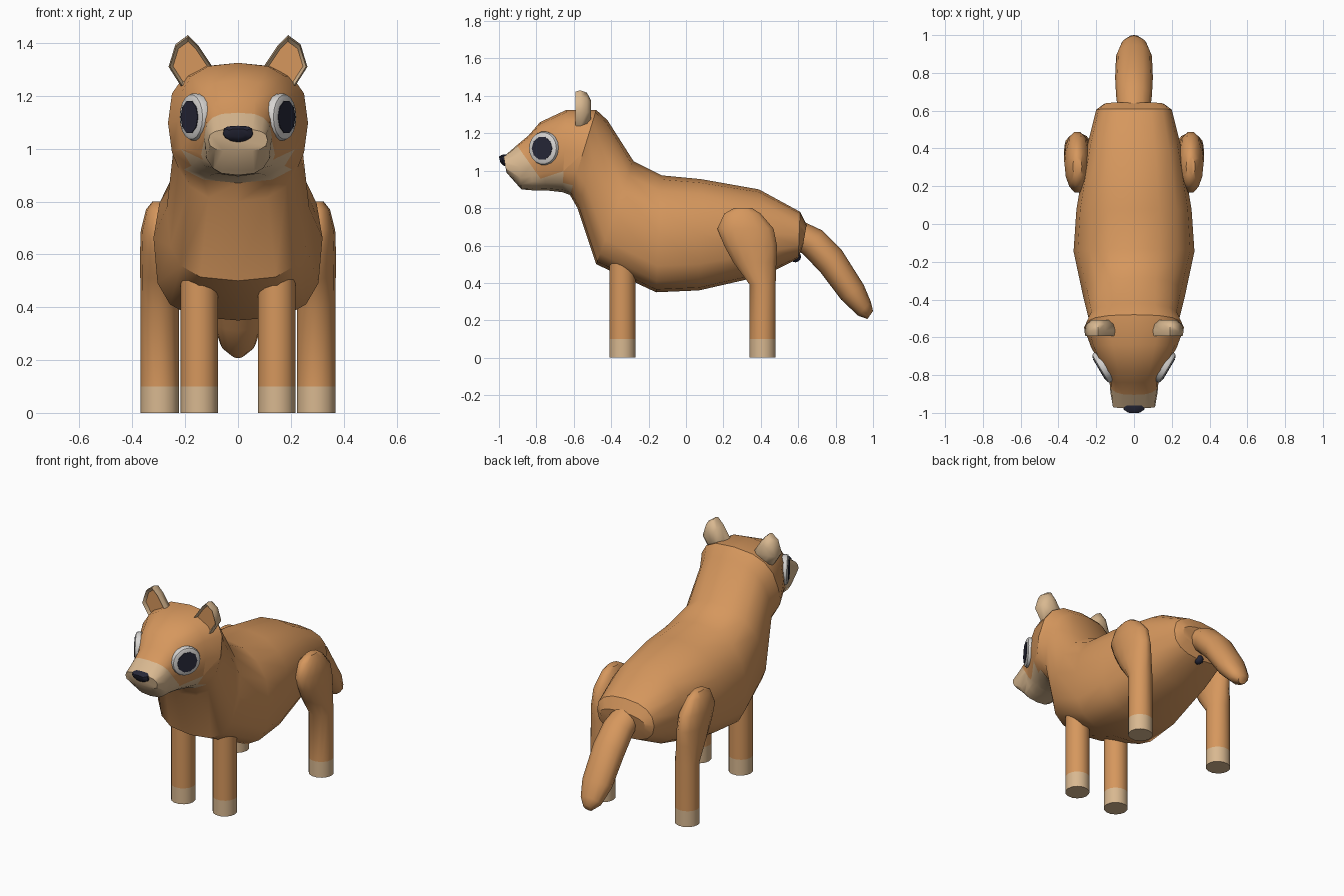
import bpy, bmesh, math
from mathutils import Vector

if "Cube" in bpy.data.objects:
    bpy.data.objects.remove(bpy.data.objects["Cube"])


def material(name, rgb):
    m = bpy.data.materials.new(name)
    m.diffuse_color = (*rgb, 1)
    m.use_nodes = True
    m.node_tree.nodes["Principled BSDF"].inputs["Base Color"].default_value = m.diffuse_color
    return m


FUR = material("orange_fur", (0.67, 0.31, 0.11))
CREAM = material("cream_fur", (0.69, 0.48, 0.28))
WHITE = material("eye_white", (0.68, 0.66, 0.64))
DARK = material("dark_navy", (0.02, 0.021, 0.04))


def bridge(rings):
    """Skin a list of equal-length point rings, with both ends capped."""
    bm = bmesh.new()
    loops = [[bm.verts.new(p) for p in r] for r in rings]
    n = len(loops[0])
    for a, b in zip(loops, loops[1:]):
        for i in range(n):
            bm.faces.new((a[i], a[(i + 1) % n], b[(i + 1) % n], b[i]))
    bm.faces.new(loops[0])
    bm.faces.new(loops[-1])
    bmesh.ops.recalc_face_normals(bm, faces=bm.faces)
    return bm


def finish(name, bm, mats, rule=None, mirror=False, angle=35):
    """Turn a bmesh into an object; rule picks the material of each face."""
    bm.normal_update()
    if rule:
        for f in bm.faces:
            f.material_index = rule(f)
    me = bpy.data.meshes.new(name)
    bm.to_mesh(me)
    bm.free()
    for m in mats:
        me.materials.append(m)
    ob = bpy.data.objects.new(name, me)
    bpy.context.collection.objects.link(ob)
    bpy.ops.object.select_all(action='DESELECT')
    ob.select_set(True)
    bpy.context.view_layer.objects.active = ob
    bpy.ops.object.shade_smooth_by_angle(angle=math.radians(angle))
    if mirror:
        ob.modifiers.new("mirror", 'MIRROR').use_mirror_merge = False
    return ob


def section(top_y, top_z, bot_y, bot_z, w, p_top=2.0, p_bot=2.0, n=16):
    """Rounded cross-section between a top and a bottom point, half width w."""
    top, bot = Vector((0, top_y, top_z)), Vector((0, bot_y, bot_z))
    mid, half = (top + bot) / 2, (top - bot) / 2
    pts = []
    for i in range(n):
        a = 2 * math.pi * i / n
        c, s = math.cos(a), math.sin(a)
        e = 2 / (p_top if s > 0 else p_bot)
        x = math.copysign(abs(c) ** e, c) if abs(c) > 1e-6 else 0
        h = math.copysign(abs(s) ** e, s) if abs(s) > 1e-6 else 0
        pts.append(mid + half * h + Vector((x * w, 0, 0)))
    return pts


# Body, neck and head in one skin, from rump to muzzle
body = bridge([section(*r) for r in (
    (.645, .71, .625, .60, .16, 2.2, 2.2),
    (.61, .78, .60, .53, .20, 2.4, 2.4),
    (.39, .90, .42, .44, .25, 2.4, 2.6),
    (.08, .955, .07, .36, .305, 2.3, 3.0),
    (-.13, .975, -.16, .35, .32, 2.2, 3.2),
    (-.28, 1.05, -.48, .50, .27, 2.2, 3.0),
    (-.42, 1.27, -.58, .80, .24, 2.5, 2.5),
    (-.48, 1.325, -.62, .87, .265, 2.7, 2.7),
    (-.64, 1.325, -.66, .885, .228, 2.7, 2.7),
    (-.78, 1.26, -.75, .895, .168, 2.7, 2.7),
    (-.84, 1.19, -.82, .895, .13, 2.7, 2.7),
    (-.90, 1.14, -.88, .90, .125, 2.7, 2.7),
    (-.975, 1.075, -.96, .99, .112, 2.7, 2.7))])

# Cream face marking: cut along the cheek line and the muzzle slant
CHEEK = (Vector((0, -.57, 1.025)), Vector((0, -.075, .23)))
MUZZLE = (Vector((0, -.90, 1.13)), Vector((0, -.17, -.12)))
JAW = (Vector((0, -.62, .87)), Vector((0, -.455, -.14)))


def side(point, plane):
    return (point - plane[0]).dot(plane[1])


for plane in (CHEEK, MUZZLE):
    faces = [f for f in body.faces if side(f.calc_center_median(), JAW) > 0]
    geom = set(faces)
    for f in faces:
        geom.update(f.edges)
        geom.update(f.verts)
    bmesh.ops.bisect_plane(body, geom=list(geom), dist=1e-5,
                           plane_co=plane[0], plane_no=plane[1])


def face_marking(f):
    c = f.calc_center_median()
    return int(side(c, JAW) > 0 and (side(c, CHEEK) < 0 or side(c, MUZZLE) > 0))


finish("body_and_head", body, (FUR, CREAM), face_marking)

# Tail
tail = bridge([section(*r, n=12) for r in (
    (.58, .75, .54, .62, .08),
    (.73, .68, .63, .55, .095),
    (.83, .58, .72, .455, .10),
    (.95, .39, .83, .31, .095),
    (.988, .30, .92, .225, .068),
    (1.0, .25, .97, .207, .03))])
finish("tail", tail, (FUR,), angle=50)

# Nose
nose = bridge([section(*r, 3.5, 1.8, n=12) for r in (
    (-.95, 1.088, -.95, 1.02, .06),
    (-.985, 1.085, -.978, 1.028, .056),
    (-1.0, 1.075, -.993, 1.045, .034))])
finish("nose", nose, (DARK,))

# Small dark spot under the tail
spot = bmesh.new()
bmesh.ops.create_uvsphere(spot, u_segments=10, v_segments=6, radius=.03)
bmesh.ops.translate(spot, verts=spot.verts, vec=(0, .585, .54))
finish("under_tail_spot", spot, (DARK,))


# Legs: stacked ellipses (z, centre x, centre y, radius x, radius y)
def leg(name, rows, n=14):
    rings = []
    for z, cx, cy, rx, ry in rows:
        rings.append([(cx + rx * math.cos(2 * math.pi * i / n),
                       cy + ry * math.sin(2 * math.pi * i / n), z)
                      for i in range(n)])
    finish(name, bridge(rings), (FUR, CREAM),
           lambda f: int(f.calc_center_median().z < .1), mirror=True, angle=45)


leg("front_legs", [(z, .146, -.34, .071, .071) for z in (0, .1, .56)])
leg("hind_legs", [
    (0, .296, .41, .073, .071),
    (.1, .296, .41, .073, .071),
    (.39, .296, .41, .073, .071),
    (.51, .298, .368, .072, .118),
    (.60, .300, .345, .071, .145),
    (.69, .300, .318, .068, .154),
    (.77, .300, .302, .048, .10),
    (.80, .300, .305, .024, .05)])

# Ears: cream shells with an orange inner face
outline = [(.215, 1.235), (.263, 1.31), (.237, 1.395), (.19, 1.43),
           (.15, 1.39), (.09, 1.30), (.13, 1.24)]
ear_mid = (.185, 1.32)
ears = bridge([[(ear_mid[0] + (x - ear_mid[0]) * s, y,
                 ear_mid[1] + (z - ear_mid[1]) * s) for x, z in outline]
               for y, s in ((-.572, .78), (-.592, .93), (-.565, 1),
                            (-.53, .88), (-.507, .5))])
finish("ears", ears, (CREAM, FUR),
       lambda f: int(len(f.verts) > 4 and f.calc_center_median().y < -.55),
       mirror=True, angle=50)


# Eyes: raised white discs with dark pupil plates
def eye_part(name, mat, rows, n):
    centre = Vector((.167, -.76, 1.12))
    out, along = Vector((.86, -.51, 0)), Vector((.51, .86, 0))
    rings = []
    for r, h in rows:
        rings.append([centre + out * h
                      + along * (r * math.cos(2 * math.pi * i / n))
                      + Vector((0, 0, r * math.sin(2 * math.pi * i / n)))
                      for i in range(n)])
    finish(name, bridge(rings), (mat,), mirror=True)


eye_part("eye_whites", WHITE,
         ((.085, -.04), (.09, 0), (.085, .012), (.072, .018)), 18)
eye_part("pupils", DARK, ((.063, .016), (.063, .021)), 10)
